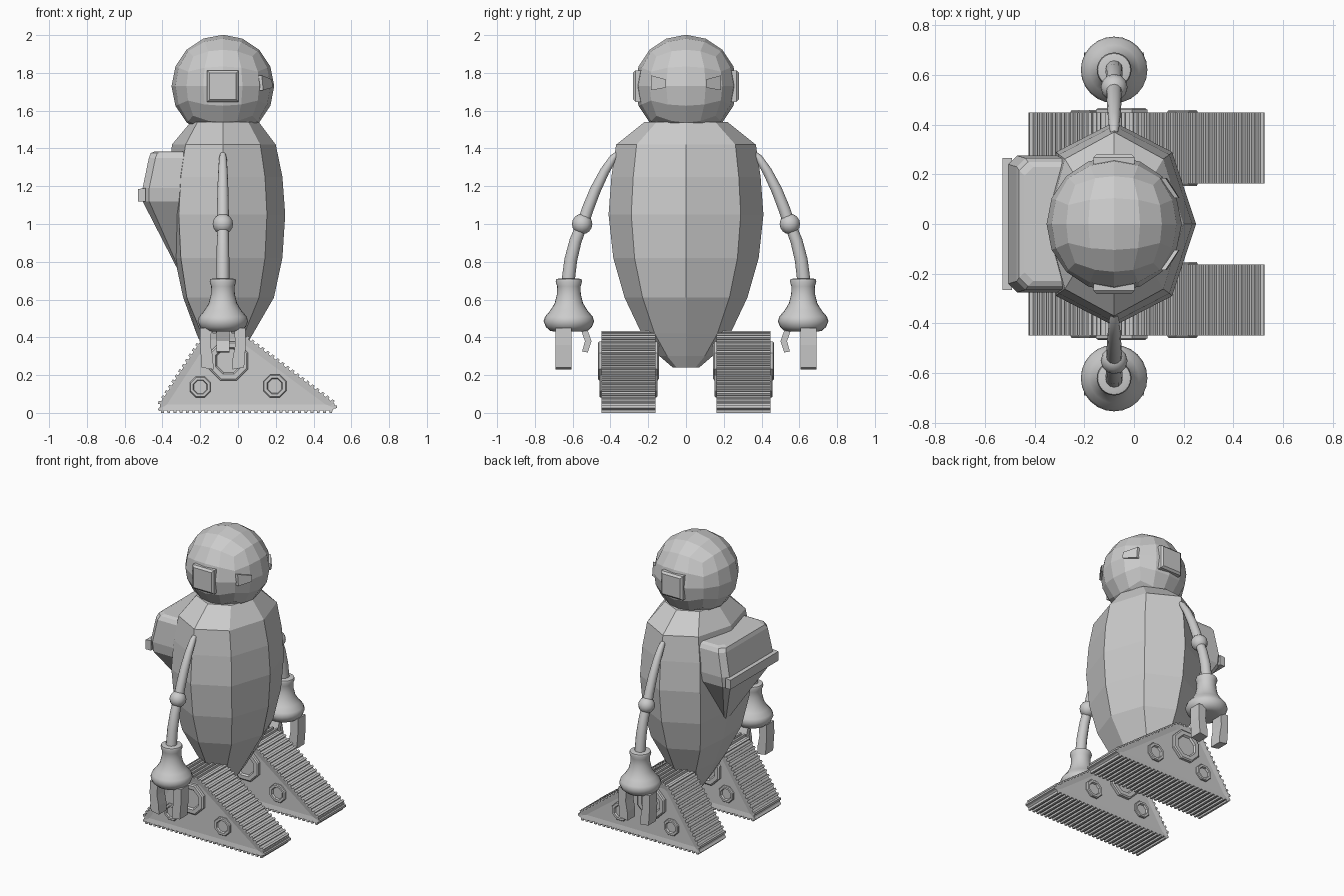
import bpy, bmesh, math
from mathutils import Vector

if "Cube" in bpy.data.objects:
    bpy.data.objects.remove(bpy.data.objects["Cube"])

CX = -0.08  # x of the body axis


def finish(name, bm, smooth=False, mirror=False):
    bmesh.ops.recalc_face_normals(bm, faces=bm.faces)
    me = bpy.data.meshes.new(name)
    bm.to_mesh(me)
    bm.free()
    ob = bpy.data.objects.new(name, me)
    bpy.context.collection.objects.link(ob)
    if mirror:
        m = ob.modifiers.new("mirror", 'MIRROR')
        m.use_axis = (False, True, False)
    if smooth:
        bpy.ops.object.select_all(action='DESELECT')
        ob.select_set(True)
        bpy.context.view_layer.objects.active = ob
        bpy.ops.object.shade_smooth_by_angle(angle=math.radians(40))
    return ob


def loft(rings, bm=None):
    """Skin a list of equal-length vertex rings and cap both ends."""
    bm = bm or bmesh.new()
    vs = [[bm.verts.new(p) for p in r] for r in rings]
    n = len(vs[0])
    for a, b in zip(vs, vs[1:]):
        for i in range(n):
            j = (i + 1) % n
            bm.faces.new((a[i], a[j], b[j], b[i]))
    bm.faces.new(vs[0])
    bm.faces.new(vs[-1])
    return bm


def circle(n, turn=0.0):
    return [(math.cos(math.tau * (i + turn) / n), math.sin(math.tau * (i + turn) / n)) for i in range(n)]


def tube(path, n=12):
    """Round tube through (y, z, radius) points at x = CX."""
    rings = []
    for i, (y, z, r) in enumerate(path):
        a, b = path[max(i - 1, 0)], path[min(i + 1, len(path) - 1)]
        t = Vector((0, b[0] - a[0], b[1] - a[1])).normalized()
        s = t.cross(Vector((1, 0, 0)))
        rings.append([Vector((CX, y, z)) + r * (c * Vector((1, 0, 0)) + k * s) for c, k in circle(n)])
    return loft(rings)


def prism(outline, y0, y1, bm=None):
    return loft([[(x, y, z) for x, z in outline] for y in (y0, y1)], bm)


# Body: eight-sided egg with a flattened back (z, half width, front x, back x)
body = [(0.24, 0.07, -0.03, -0.13), (0.30, 0.14, 0.01, -0.17), (0.42, 0.235, 0.08, -0.22),
        (0.61, 0.325, 0.19, -0.29), (0.82, 0.385, 0.235, -0.335), (1.05, 0.41, 0.25, -0.35),
        (1.25, 0.395, 0.235, -0.36), (1.42, 0.37, 0.20, -0.35), (1.54, 0.22, 0.11, -0.25)]
rings = []
for z, w, xf, xb in body:
    ring = []
    for c, s in circle(8):
        x = CX + c * (xf - CX)
        ring.append((max(x, xb), w * s, z))
    rings.append(ring)
finish("body", loft(rings))

# Head: faceted cube-sphere, flat underneath
HC, HR = Vector((CX, 0, 1.73)), 0.272
bm = bmesh.new()
bmesh.ops.create_cube(bm, size=2)
bmesh.ops.subdivide_edges(bm, edges=bm.edges[:], cuts=3, use_grid_fill=True)
for v in bm.verts:
    v.co = HC + HR * Vector([math.tan(c * math.pi / 4) for c in v.co]).normalized()
cut = bmesh.ops.bisect_plane(bm, geom=bm.verts[:] + bm.edges[:] + bm.faces[:],
                             plane_co=(0, 0, 1.525), plane_no=(0, 0, -1), clear_outer=True)
bmesh.ops.holes_fill(bm, edges=[e for e in bm.edges if e.is_boundary])
finish("head", bm)

# Eyes: thin plates following the head surface
rings = []
for r in (0.245, 0.283):
    ring = []
    for y, z in ((0.105, 1.765), (0.185, 1.787), (0.185, 1.708), (0.105, 1.722)):
        x = math.sqrt(r * r - y * y - (z - HC.z) ** 2)
        ring.append((CX + x, y, z))
    rings.append(ring)
finish("eyes", loft(rings), mirror=True)

# Ear plates
rings = [[(CX + a * h, y, 1.73 + b * h) for a, b in ((-1, -1), (1, -1), (1, 1), (-1, 1))]
         for y, h in ((0.22, 0.083), (0.268, 0.083), (0.281, 0.07))]
finish("ear_plates", loft(rings), mirror=True)

# Backpack: bevelled lid over a tapering hopper (z, back x, half width)
pack = [(0.77, -0.325, 0.03), (1.12, -0.505, 0.265), (1.19, -0.505, 0.275), (1.35, -0.472, 0.265),
        (1.375, -0.462, 0.25), (1.385, -0.44, 0.23)]
rings = []
for z, x, w in pack:
    b = min(0.035, w * 0.3)
    rings.append([(-0.22, -w, z), (x + b, -w, z), (x, -w + b, z), (x, w - b, z), (x + b, w, z), (-0.22, w, z)])
finish("backpack", loft(rings))
finish("backpack_lip", prism([(-0.53, 1.12), (-0.49, 1.12), (-0.49, 1.19), (-0.53, 1.185)], -0.265, 0.265))

# Arms: tapering upper arm, ball elbow, forearm
finish("upper_arm", tube([(0.35, 1.385, 0.01), (0.385, 1.35, 0.02), (0.43, 1.28, 0.025), (0.48, 1.18, 0.029),
                          (0.52, 1.08, 0.031), (0.55, 0.99, 0.032)]), True, True)
finish("forearm", tube([(0.55, 1.0, 0.03), (0.585, 0.91, 0.032), (0.61, 0.81, 0.034), (0.625, 0.69, 0.035)]), True, True)
bm = bmesh.new()
bmesh.ops.create_uvsphere(bm, u_segments=12, v_segments=8, radius=0.054)
bmesh.ops.translate(bm, verts=bm.verts, vec=(CX, 0.55, 1.0))
finish("elbow", bm, True, True)

# Bell-shaped hand cuffs
HY = 0.62
bell = [(0.05, 0.712), (0.066, 0.708), (0.07, 0.695), (0.062, 0.67), (0.063, 0.63), (0.075, 0.58), (0.1, 0.54),
        (0.126, 0.51), (0.134, 0.485), (0.122, 0.455), (0.1, 0.435), (0.075, 0.43)]
finish("hand_cuff", loft([[(CX + r * c, HY + r * s, z) for c, s in circle(24)] for r, z in bell]), True, True)

# Claws: two broad outer fingers and a curved inner thumb
bm = bmesh.new()
for k in (-1, 1):
    claw = [(0.06, 0.45), (0.12, 0.45), (0.121, 0.36), (0.112, 0.24), (0.05, 0.23), (0.052, 0.29), (0.065, 0.36)]
    prism([(CX + k * x, z) for x, z in claw], 0.605, 0.69, bm)
thumb = [(0.525, 0.45), (0.5, 0.38), (0.52, 0.32), (0.55, 0.325), (0.535, 0.38), (0.56, 0.45)]
loft([[(CX + d, y, z) for y, z in thumb] for d in (-0.035, 0.035)], bm)
finish("claws", bm, mirror=True)

# Tracks: triangular core with recessed side panels
Y0, Y1 = 0.162, 0.448
tri = [(-0.40, 0.012), (0.495, 0.012), (0.513, 0.025), (0.51, 0.05), (0.035, 0.405), (-0.005, 0.422),
       (-0.145, 0.422), (-0.185, 0.4), (-0.41, 0.055), (-0.415, 0.025)]
bm = prism(tri, Y0, Y1)
sides = [f for f in bm.faces if len(f.verts) == len(tri)]
bmesh.ops.recalc_face_normals(bm, faces=bm.faces)
bmesh.ops.inset_individual(bm, faces=sides, thickness=0.035, depth=-0.006)
finish("track_core", bm, mirror=True)

# Tread ridges spaced along the track outline
bm = bmesh.new()
pitch, pos = 0.033, 0.0
for i, p in enumerate(tri):
    a, b = Vector(p), Vector(tri[(i + 1) % len(tri)])
    t = (b - a).normalized()
    out = Vector((t.y, -t.x))
    while pos < (b - a).length:
        c = a + t * pos
        prism([c - t * 0.009 - out * 0.004, c + t * 0.009 - out * 0.004,
               c + t * 0.007 + out * 0.012, c - t * 0.007 + out * 0.012], Y0, Y1, bm)
        pos += pitch
    pos -= (b - a).length
finish("tread_ridges", bm, mirror=True)

# Track wheels with recessed caps (x, z, radius, sides, overhang)
bm = bmesh.new()
for x, z, r, n, o in ((-0.05, 0.275, 0.112, 8, 0.018), (-0.2, 0.137, 0.06, 8, 0.01), (0.195, 0.142, 0.066, 8, 0.01)):
    steps = [(0.6, Y0 - o + 0.012), (0.68, Y0 - o), (0.92, Y0 - o), (1, Y0 - o + 0.006),
             (1, Y1 + o - 0.006), (0.92, Y1 + o), (0.68, Y1 + o), (0.6, Y1 + o - 0.012)]
    loft([[(x + r * k * c, y, z + r * k * s) for c, s in circle(n, 0.5)] for k, y in steps], bm)
finish("track_wheels", bm, mirror=True)
